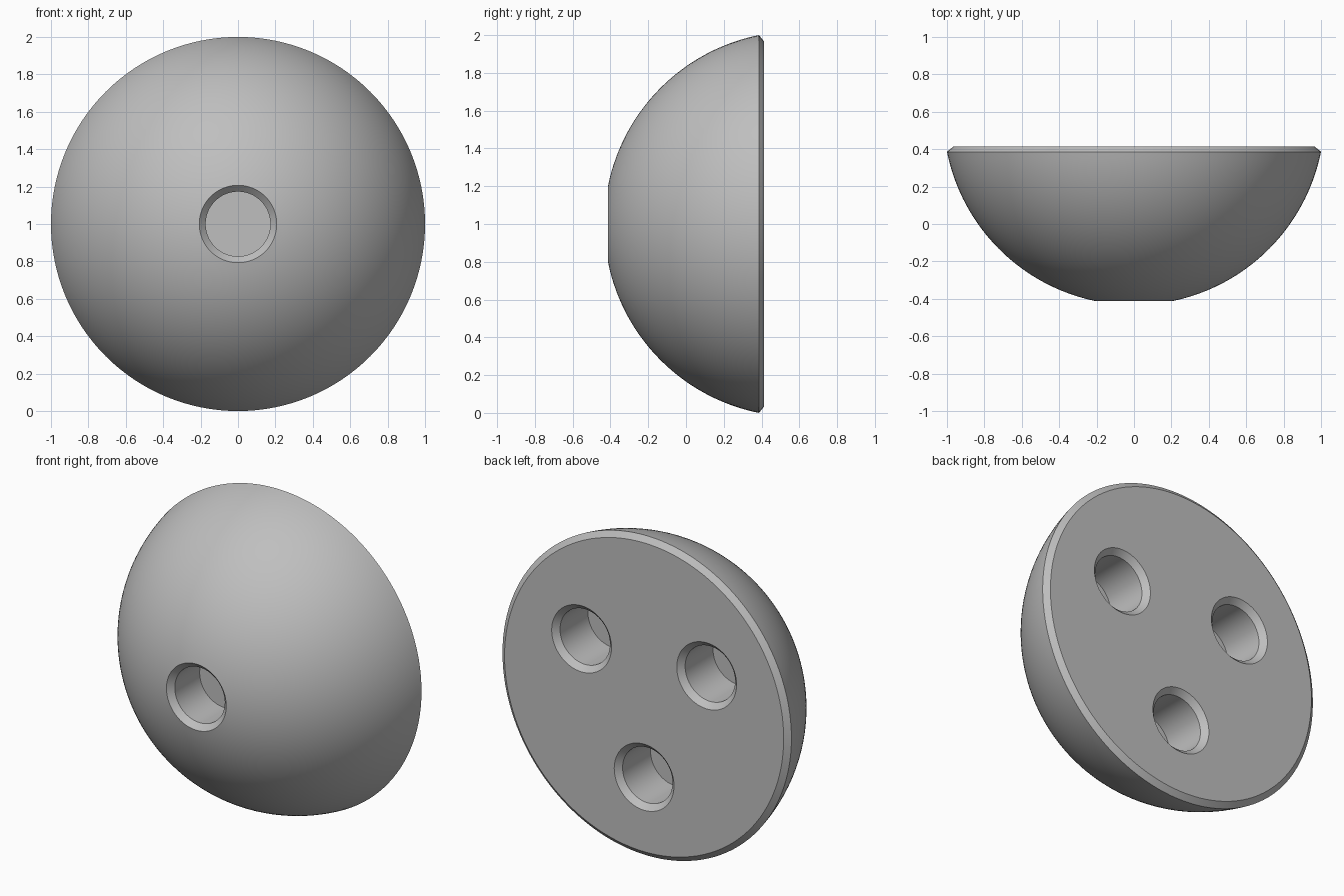
import bpy, bmesh
from math import sin, cos, asin, radians, tau
from mathutils import Vector

cube = bpy.data.objects.get("Cube")
if cube:
    bpy.data.objects.remove(cube, do_unlink=True)

grey = bpy.data.materials.new("light grey")
grey.use_nodes = True
grey.diffuse_color = (0.52, 0.52, 0.52, 1)
grey.node_tree.nodes["Principled BSDF"].inputs["Base Color"].default_value = grey.diffuse_color

HALF = 0.414         # half of the depth
CHAMFER = 0.034
SPHERE_R = 1.02
SPHERE_Y = 0.587     # centre of the dome's sphere
HOLE_R = 0.173
MOUTH_R = HOLE_R + CHAMFER


def lathe(name, profile, centre, segments):
    """Turn (radius, y) points about the y axis and cap both open ends."""
    bm = bmesh.new()
    verts = [bm.verts.new((r, y, 0)) for r, y in profile]
    edges = [bm.edges.new(pair) for pair in zip(verts, verts[1:])]
    bmesh.ops.spin(bm, geom=verts + edges, cent=(0, 0, 0), axis=(0, 1, 0),
                   angle=tau, steps=segments, use_duplicate=False)
    bmesh.ops.remove_doubles(bm, verts=bm.verts, dist=1e-5)
    bmesh.ops.holes_fill(bm, edges=bm.edges, sides=0)
    bmesh.ops.translate(bm, verts=bm.verts, vec=Vector(centre))
    bmesh.ops.recalc_face_normals(bm, faces=bm.faces)
    mesh = bpy.data.meshes.new(name)
    bm.to_mesh(mesh)
    bm.free()
    mesh.materials.append(grey)
    obj = bpy.data.objects.new(name, mesh)
    bpy.context.collection.objects.link(obj)
    return obj


# Dome with chamfered rim and blind front hole, one turned profile
start, end = asin(MOUTH_R / SPHERE_R), asin(1 / SPHERE_R)
steps = 32
angles = [start + (end - start) * i / steps for i in range(steps + 1)]
arc = [(SPHERE_R * sin(a), SPHERE_Y - SPHERE_R * cos(a)) for a in angles]
front = arc[0][1]
profile = [(HOLE_R, front + 0.28), (HOLE_R, front + CHAMFER)] + arc
profile.append((1 - CHAMFER, HALF))
dome = lathe("dome_body", profile, (0, 0, 1), 128)

# Three chamfered blind holes in the flat back
OVER = 0.05
hole = [(HOLE_R, HALF - 0.31), (HOLE_R, HALF - CHAMFER), (MOUTH_R + OVER, HALF + OVER)]
bpy.context.view_layer.objects.active = dome
dome.select_set(True)
for i in range(3):
    a = radians(30 + 120 * i)
    cutter = lathe("hole_cutter", hole, (0.5 * cos(a), 0, 1 + 0.5 * sin(a)), 64)
    cutter.hide_render = True
    cut = dome.modifiers.new("back_hole", "BOOLEAN")
    cut.operation = "DIFFERENCE"
    cut.solver = "EXACT"
    cut.object = cutter
    bpy.ops.object.modifier_apply(modifier=cut.name)
    bpy.data.objects.remove(cutter, do_unlink=True)

# Smooth curves, crisp edges
for obj in bpy.context.selected_objects:
    obj.select_set(obj == dome)
bpy.ops.object.shade_smooth_by_angle(angle=radians(25))
